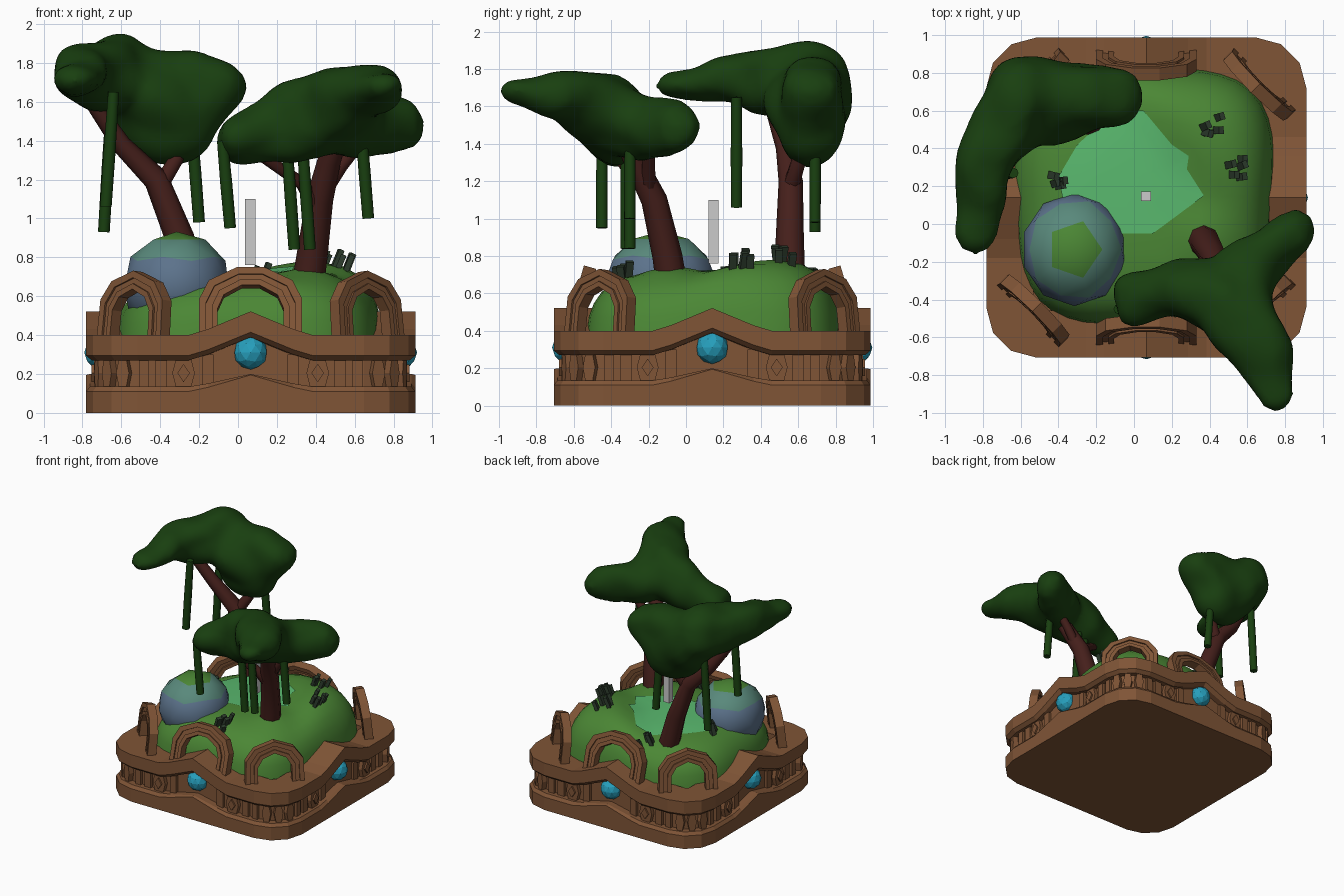
import bpy, bmesh, math, random
from mathutils import Vector, Matrix

if "Cube" in bpy.data.objects:
    bpy.data.objects.remove(bpy.data.objects["Cube"])
random.seed(4)
CX, CY, HALF, RAD = 0.065, 0.14, 0.847, 0.265


def mat(name, r, g, b):
    m = bpy.data.materials.new(name)
    m.diffuse_color = (r, g, b, 1)
    m.use_nodes = True
    m.node_tree.nodes["Principled BSDF"].inputs["Base Color"].default_value = m.diffuse_color
    return m


WOOD = mat("carved_wood", .215, .09, .037)
GRASS = mat("grass", .07, .24, .035)
LAWN = mat("light_grass", .1, .48, .155)
LEAF = mat("foliage", .0095, .05, .005)
BARK = mat("bark", .06, .014, .011)
GEM = mat("blue_gem", .02, .35, .51)
ROCK = mat("blue_stone", .107, .17, .26)
MOSS = mat("mossy_stone", .1, .25, .2)
TUFT = mat("dark_tuft", .026, .045, .026)


def finish(name, bm, mats, smooth=0, xf=None):
    bmesh.ops.recalc_face_normals(bm, faces=bm.faces)
    me = bpy.data.meshes.new(name)
    bm.to_mesh(me)
    bm.free()
    ob = bpy.data.objects.new(name, me)
    bpy.context.collection.objects.link(ob)
    for m in mats:
        me.materials.append(m)
    if xf:
        ob.matrix_world = xf
    if smooth:
        bpy.ops.object.select_all(action='DESELECT')
        ob.select_set(True)
        bpy.context.view_layer.objects.active = ob
        bpy.ops.object.shade_smooth_by_angle(angle=math.radians(smooth))
    return ob


def side(k):  # frame of side k: x along the side, -y outward
    return Matrix.Translation((CX, CY, 0)) @ Matrix.Rotation(k * math.pi / 2, 4, 'Z')


# --- wooden base: rounded square bands that rise to a point mid-side
WAVE = [(-.32, 0), (-.22, .25), (0, 1), (.22, .25), (.32, 0)]


def outline(inset):
    h, r, pts = HALF - inset, max(RAD - inset, .03), []
    c = h - r
    for k in range(4):
        m = side(k)
        for u, w in WAVE:
            pts.append((m @ Vector((u, -h, 0)), w))
        for j in range(4):
            a = math.radians(-90 + 30 * j)
            pts.append((m @ Vector((c + r * math.cos(a), -c + r * math.sin(a), 0)), 0))
    return pts


def band(name, profile, cap=False):  # profile: (inset, z, rise at mid-side)
    bm = bmesh.new()
    loops = [[bm.verts.new((p.x, p.y, z + rise * w)) for p, w in outline(i)] for i, z, rise in profile]
    pairs = list(zip(loops, loops[1:])) + ([] if cap else [(loops[-1], loops[0])])
    for a, b in pairs:
        for i in range(len(a)):
            j = (i + 1) % len(a)
            bm.faces.new((a[i], a[j], b[j], b[i]))
    if cap:
        bm.faces.new(loops[0])
        bm.faces.new(loops[-1])
    finish(name, bm, [WOOD])


band("lower_band", [(0, 0, 0), (0, .11, .085), (.02, .135, .065), (.14, .135, .065), (.2, .12, 0)], True)
band("recessed_wall", [(.075, .1, .05), (.075, .31, .09), (.2, .31, .09), (.2, .1, 0)])
band("upper_band", [(.03, .27, .12), (0, .295, .12), (0, .4, .122), (.25, .4, .122), (.25, .27, .1)])


def prism(bm, pts, y0, y1, m):
    a, b = ([bm.verts.new(m @ Vector((u, y, v))) for u, v in pts] for y in (y0, y1))
    bm.faces.new(a)
    bm.faces.new(b)
    for i in range(len(a)):
        bm.faces.new((a[i], a[i - 1], b[i - 1], b[i]))


# carved panels on the wall and gems at the middle of each side
bm = bmesh.new()
for k in range(4):
    for s in (-1, 1):
        def ngon(w, h, mid):
            return [(s * .345 + x * w, .205 + z * h) for x, z in
                    ((-1, 0), (-mid, 1), (mid, 1), (1, 0), (mid, -1), (-mid, -1))]
        prism(bm, ngon(.058, .078, .65), -.805, -.765, side(k))
        prism(bm, ngon(.032, .045, .05), -.818, -.79, side(k))
        for u, w in ((.22, .03), (.46, .03), (.55, .025)):
            prism(bm, [(s * u - w, .12), (s * u + w, .12), (s * u + w, .3), (s * u - w, .3)], -.795, -.765, side(k))
    diag = side(k) @ Matrix.Rotation(math.pi / 4, 4, 'Z')
    for a in (-25, 0, 25):
        c = (HALF - RAD) * math.sqrt(2)
        m = diag @ Matrix.Translation((0, -c, 0)) @ Matrix.Rotation(math.radians(a), 4, 'Z')
        prism(bm, [(-.035, .205), (-.02, .28), (.02, .28), (.035, .205), (.02, .13), (-.02, .13)], -.225, -.17, m)
finish("wall_carvings", bm, [WOOD])
for k in range(4):
    bm = bmesh.new()
    bmesh.ops.create_icosphere(bm, subdivisions=2, radius=.087)
    finish("gem", bm, [GEM], 0, side(k) @ Matrix.Translation((0, -HALF + .078, .31)))


# --- stepped arches leaning inward: front, back and four corners
def arch(name, half, k, turn, out, z, lean):
    ht = half[-1][1]
    outer = half + [(-u, v) for u, v in reversed(half) if u > 0]
    bm = bmesh.new()
    for d0, d1, t in ((0, .036, .034), (.036, .066, .022), (.066, .095, .034)):
        rows = []
        for d, y in ((d0, -t), (d0, t), (d1, t), (d1, -t)):
            rows.append([bm.verts.new((u * (1 - d / half[0][0]), y, v * (1 - d / ht))) for u, v in outer])
        for i in range(4):
            a, b = rows[i], rows[(i + 1) % 4]
            for j in range(len(a) - 1):
                bm.faces.new((a[j], a[j + 1], b[j + 1], b[j]))
        for e in (0, -1):
            bm.faces.new([r[e] for r in rows])
    finish(name, bm, [WOOD], 0, side(k) @ Matrix.Rotation(math.radians(turn), 4, 'Z')
           @ Matrix.Translation((0, -out, z)) @ Matrix.Rotation(math.radians(-lean), 4, 'X'))


wide = [(.265, 0), (.265, .2), (.215, .3), (.07, .37)]
corner = [(.232, 0), (.225, .2), (.155, .295), (0, .35)]
for k in (0, 2):
    arch("centre_arch", wide, k, 0, .755, .385, 16)
for k in range(4):
    arch("corner_arch", corner, k, 45, .855, .38, 6)


# --- grassy mound
def smoothstep(t):
    t = min(max(t, 0), 1)
    return t * t * (3 - 2 * t)


def rim(a):
    c, s = math.cos(a), math.sin(a)
    n = 3 if (c < 0 or s < 0) else 4
    r = (abs(c) ** n + abs(s) ** n) ** (-1 / n) * (1 + .015 * math.sin(5 * a))
    return .685 * r


def ground(x, y):
    dx, dy = x - .05, y - .145
    s = min(math.hypot(dx, dy) / rim(math.atan2(dy, dx)), 1)
    h = .685 + .03 * smoothstep((x + .5) / .7) + .08 * smoothstep((x + y - .45) / .45)
    h += .035 * smoothstep(1 - math.hypot(x - .37, y + .08) / .25)
    return .37 + (h - .37) * math.sqrt(1 - s ** 5)


bm = bmesh.new()
N = 56
prev = None
top = bm.verts.new((.05, .145, ground(.05, .145)))
for s in (.15, .3, .45, .58, .7, .8, .88, .94, .98, 1):
    ring = []
    for i in range(N):
        a = 2 * math.pi * i / N
        x, y = .05 + s * rim(a) * math.cos(a), .145 + s * rim(a) * math.sin(a)
        ring.append(bm.verts.new((x, y, ground(x, y))))
    for i in range(N):
        j = (i + 1) % N
        bm.faces.new((prev[i], prev[j], ring[j], ring[i]) if prev else (top, ring[i], ring[j]))
    prev = ring
finish("grass_mound", bm, [GRASS], 60)

# pale clearing laid over the mound
edge = [(.37, .15), (.28, .29), (.29, .36), (.2, .42), (.05, .6), (-.1, .6), (-.3, .42), (-.4, .25), (-.36, .05),
        (-.1, -.05), (.1, -.05)]
bm = bmesh.new()
prev, mid = None, (0, .25)
for s in (.02, .25, .5, .75, 1):
    ring = []
    for x, y in edge:
        x, y = mid[0] + s * (x - mid[0]), mid[1] + s * (y - mid[1])
        ring.append(bm.verts.new((x, y, ground(x, y) + .008)))
    for i in range(len(ring)):
        if prev:
            bm.faces.new((prev[i - 1], prev[i], ring[i], ring[i - 1]))
    if not prev:
        bm.faces.new(ring)
    prev = ring
finish("clearing", bm, [LAWN], 60)

# boulder with moss on top
bm = bmesh.new()
bmesh.ops.create_icosphere(bm, subdivisions=2, radius=1)
for f in bm.faces:
    z = f.calc_center_median().z
    f.material_index = 2 if z > .88 else 1 if z > .5 else 0
finish("boulder", bm, [ROCK, MOSS, GRASS], 30, Matrix.Translation((-.315, -.135, .66)) @ Matrix.Diagonal((.28, .3, .272, 1)))

# grey marker post
bm = bmesh.new()
bmesh.ops.create_cube(bm, size=1)
finish("marker_post", bm, [], 0, Matrix.Translation((.063, .147, .93)) @ Matrix.Diagonal((.052, .052, .34, 1)))

# grass tufts: clusters of small leaning blades
for x, y in ((.42, .53), (.53, .3), (-.38, .24), (.1, -.36), (-.08, .7)):
    bm = bmesh.new()
    for i in range(5):
        px, py = x + random.uniform(-.05, .05), y + random.uniform(-.06, .06)
        m = (Matrix.Translation((px, py, ground(px, py) + .03)) @ Matrix.Rotation(random.uniform(-.5, .5), 4, 'Z')
             @ Matrix.Rotation(.4, 4, 'Y') @ Matrix.Diagonal((.028, .04, random.uniform(.07, .11), 1)))
        bmesh.ops.create_cube(bm, size=1, matrix=m)
    finish("grass_tuft", bm, [TUFT])


# --- trees
def tube(name, pts, material):  # pts: (x, y, z, radius)
    cu = bpy.data.curves.new(name, 'CURVE')
    cu.dimensions, cu.bevel_depth, cu.bevel_resolution, cu.use_fill_caps = '3D', 1, 2, True
    sp = cu.splines.new('POLY')
    sp.points.add(len(pts) - 1)
    for p, (x, y, z, r) in zip(sp.points, pts):
        p.co, p.radius = (x, y, z, 1), r
    ob = bpy.data.objects.new(name + "_path", cu)
    bm = bmesh.new()
    bm.from_mesh(bpy.data.meshes.new_from_object(ob))
    bpy.data.objects.remove(ob)
    finish(name, bm, [material], 50)


LUMPS = bpy.data.textures.new("lumps", 'CLOUDS')
LUMPS.noise_scale, LUMPS.noise_depth = .22, 0


def canopy(name, chains):  # hulls between neighbouring blobs, melted together
    bm = bmesh.new()
    for chain in chains:
        for pair in zip(chain, chain[1:]):
            t = bmesh.new()
            for x, y, z, a, b, c in pair:
                bmesh.ops.create_icosphere(t, subdivisions=3, radius=1.04,
                                           matrix=Matrix.Translation((x, y, z)) @ Matrix.Diagonal((a, b, c, 1)))
            r = bmesh.ops.convex_hull(t, input=t.verts)
            junk = {v for v in r['geom_interior'] + r['geom_unused'] if isinstance(v, bmesh.types.BMVert)}
            bmesh.ops.delete(t, geom=list(junk), context='VERTS')
            me = bpy.data.meshes.new("hull")
            t.to_mesh(me)
            t.free()
            bm.from_mesh(me)
            bpy.data.meshes.remove(me)
    ob = finish(name, bm, [LEAF])
    rm = ob.modifiers.new("melt", 'REMESH')
    rm.mode, rm.voxel_size, rm.use_smooth_shade = 'VOXEL', .03, True
    lump = ob.modifiers.new("lumps", 'DISPLACE')
    lump.texture, lump.strength, lump.mid_level = LUMPS, .07, .5
    ob.modifiers.new("soften", 'SMOOTH').iterations = 5


canopy("left_canopy", [[(-.83, 0, 1.72, .12, .15, .065), (-.8, .3, 1.75, .15, .16, .14), (-.6, .66, 1.73, .2, .21, .2),
                        (-.36, .67, 1.57, .25, .21, .28), (-.08, .67, 1.71, .12, .14, .1)]])
core = (.5, -.4, 1.56, .21, .19, .21)
canopy("right_canopy", [[(-.02, -.4, 1.41, .1, .12, .12), (.25, -.35, 1.48, .18, .16, .19), core],
                        [core, (.62, -.22, 1.48, .13, .15, .17), (.86, -.06, 1.5, .1, .12, .13)],
                        [core, (.63, -.6, 1.65, .17, .18, .14), (.77, -.9, 1.69, .1, .1, .075)]])
tube("left_trunk", [(-.22, .555, .6, .085), (-.3, .555, .9, .075), (-.42, .56, 1.2, .065), (-.6, .53, 1.38, .05),
                    (-.75, .46, 1.6, .04)], BARK)
tube("left_branch", [(-.4, .56, 1.17, .045), (-.32, .6, 1.3, .04), (-.28, .66, 1.5, .035)], BARK)
tube("right_trunk", [(.35, -.07, .6, .085), (.38, -.1, .8, .08), (.42, -.17, 1.1, .07), (.47, -.27, 1.3, .06),
                     (.55, -.38, 1.55, .05)], BARK)
tube("right_branch", [(.41, -.17, 1.04, .04), (.33, -.24, 1.18, .035), (.08, -.38, 1.35, .03)], BARK)
tube("back_branch", [(.43, -.2, 1.12, .04), (.53, -.2, 1.27, .035), (.65, -.2, 1.42, .03)], BARK)

# hanging vines (x, y, top, bottom)
for x, y, z1, z0 in ((-.67, .69, 1.6, .93), (-.66, .27, 1.65, 1.06), (-.22, .69, 1.5, .98), (-.06, -.45, 1.4, .95),
                     (.27, -.32, 1.4, .84), (.35, -.3, 1.4, .84), (.65, -.3, 1.5, 1.0), (.46, -.52, 1.6, 1.4)):
    d = .02 if x > -.3 else -.02
    tube("vine", [(x - d, y, z1, .028), (x, y, (z0 + z1) / 2, .031), (x + d, y, z0, .03)], LEAF)
